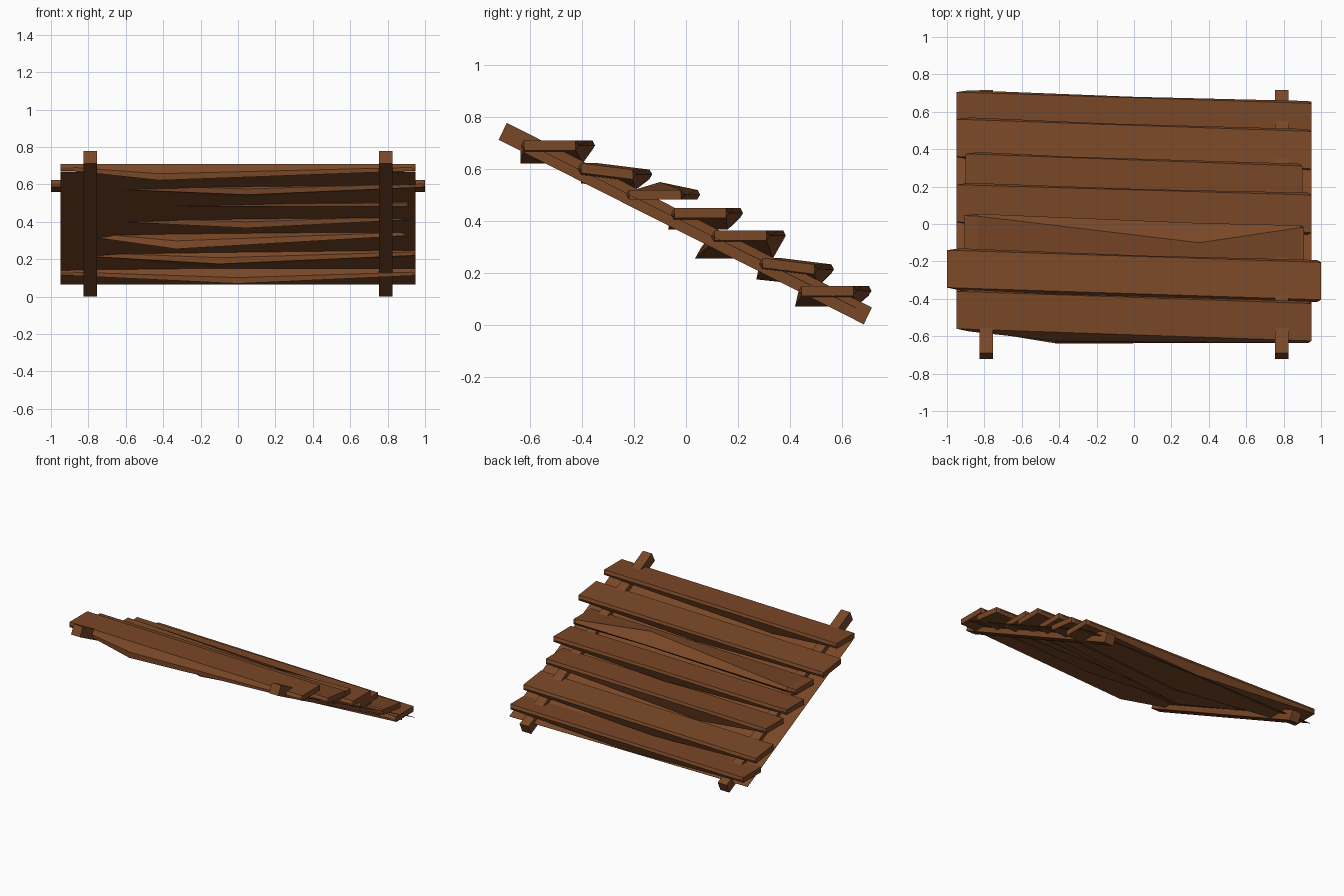
import bpy, bmesh, math

if "Cube" in bpy.data.objects:
    bpy.data.objects.remove(bpy.data.objects["Cube"])

wood = bpy.data.materials.new("brown wood")
wood.diffuse_color = (0.19, 0.063, 0.02, 1)
wood.use_nodes = True
wood.node_tree.nodes["Principled BSDF"].inputs["Base Color"].default_value = wood.diffuse_color


def make(name, verts, faces):
    me = bpy.data.meshes.new(name)
    me.from_pydata(verts, [], faces)
    bm = bmesh.new()
    bm.from_mesh(me)
    bmesh.ops.recalc_face_normals(bm, faces=bm.faces)
    bm.to_mesh(me)
    bm.free()
    me.materials.append(wood)
    ob = bpy.data.objects.new(name, me)
    bpy.context.collection.objects.link(ob)
    return ob


def loft(name, rings):
    n = len(rings[0])
    verts = [v for r in rings for v in r]
    faces = [list(range(n)), list(range(len(verts) - n, len(verts)))]
    for k in range(len(rings) - 1):
        for i in range(n):
            j = (i + 1) % n
            faces.append((k*n + i, k*n + j, k*n + n + j, k*n + n + i))
    return make(name, verts, faces)


# sloping rails
for side, x in (("left", -0.79), ("right", 0.79)):
    prof = [(-0.722, 0.713), (-0.69, 0.778), (0.716, 0.067), (0.685, 0.002)]
    loft(side + "_rail", [[(x + d, y, z) for y, z in prof] for d in (-0.036, 0.036)])

# thin backing sheet running through the rails
prof = [(-0.55, 0.666), (-0.549, 0.668), (0.656, 0.066), (0.655, 0.064)]
loft("backing_sheet", [[(x, y, z) for y, z in prof] for x in (-0.95, 0.95)])


# rough boards: skewed, sagging underneath at one spot
def board(name, half, y_left, y_right, top, tilt, xm, push, sag, nick=0, rise=0):
    w, t = 0.2, 0.038
    rings = []
    for x, grow in ((-half, 0), (-half + 0.07, 0.012), (xm, None),
                    (half - 0.02, 0.012), (half, 0)):
        f = (x + half) / (2 * half)
        y0 = y_left + (y_right - y_left) * f
        y1 = y0 + w
        zf, zb = top, top - tilt
        if grow is None:
            rings.append([(x, y0, zf), (x, y1 - nick, zb + rise), (x, y1 + 0.005, zb - t / 2),
                          (x, y1 - 0.02, zb - t - sag), (x, y0 - push, zf - t - sag),
                          (x, y0 - push * 0.8, zf - t * 0.6 - sag * 0.6)])
        else:
            rings.append([(x, y0, zf), (x, y1, zb), (x, y1 + grow, zb - t / 2),
                          (x, y1, zb - t), (x, y0, zf - t), (x, y0 - grow, zf - t / 2)])
    loft(name, rings)


BOARDS = [
    (0.95, -0.56, -0.625, 0.71, 0.0, -0.42, 0.06, 0.05),
    (1.0, -0.34, -0.405, 0.623, 0.025, 0.05, 0.03, 0.04),
    (0.91, -0.155, -0.22, 0.52, 0.0, 0.35, 0.02, 0.0, 0.1, 0.03),
    (0.95, 0.01, -0.045, 0.45, 0.0, 0.05, 0.05, 0.045),
    (0.9, 0.175, 0.11, 0.363, 0.0, -0.33, 0.12, 0.07),
    (0.95, 0.36, 0.295, 0.258, 0.025, -0.1, 0.06, 0.045),
    (0.95, 0.505, 0.445, 0.15, 0.0, 0.0, 0.055, 0.042),
]
for i, b in enumerate(BOARDS):
    board("board_%d" % (i + 1), *b)
